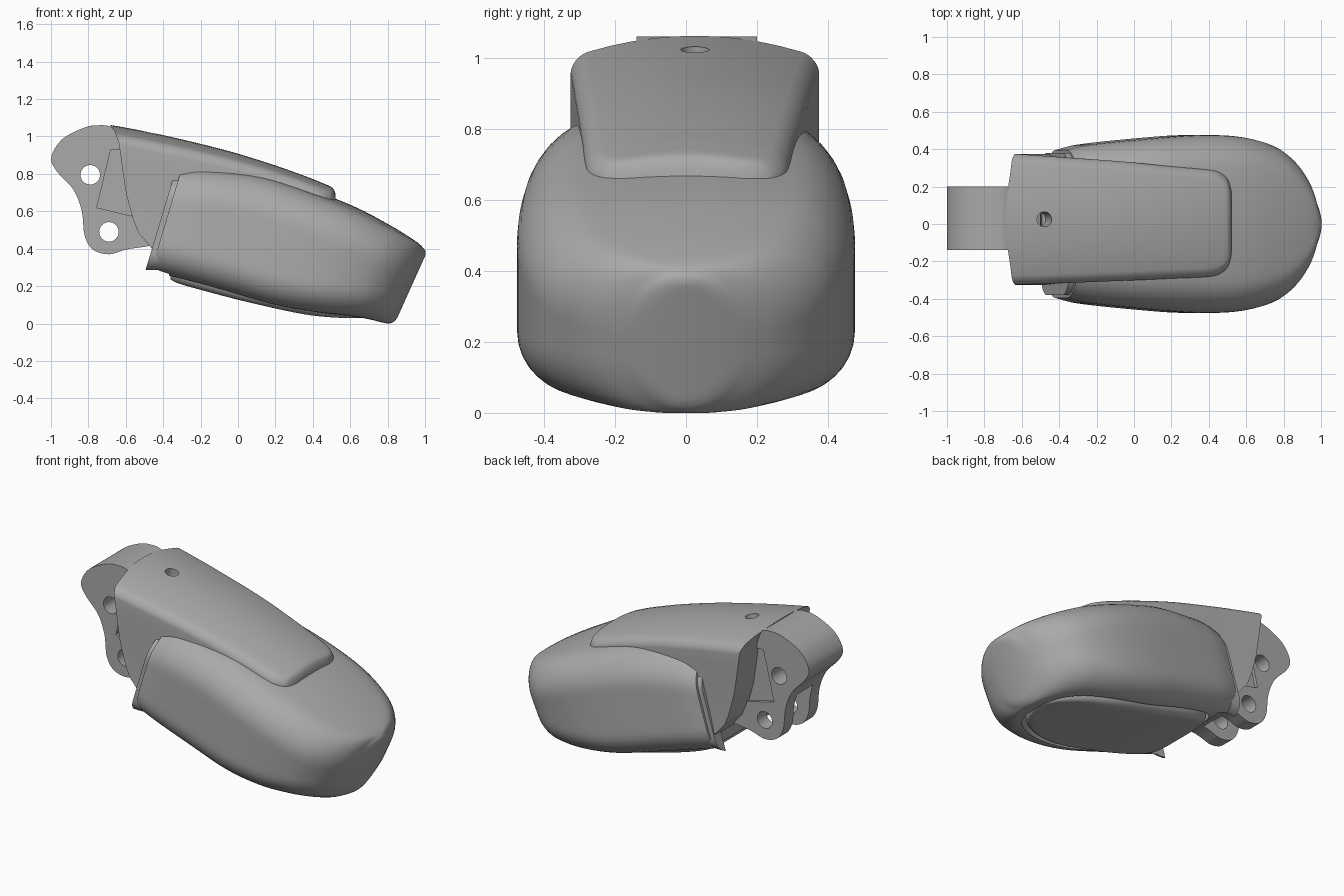
import bpy, bmesh
from math import sin, cos, pi, radians
from mathutils import Matrix

cube = bpy.data.objects.get("Cube")
if cube:
    bpy.data.objects.remove(cube)

grey = bpy.data.materials.new("plain grey")
grey.use_nodes = True
grey.diffuse_color = (0.4, 0.4, 0.4, 1)
grey.node_tree.nodes["Principled BSDF"].inputs["Base Color"].default_value = (0.4, 0.4, 0.4, 1)


def make_object(name, bm):
    bmesh.ops.recalc_face_normals(bm, faces=bm.faces)
    mesh = bpy.data.meshes.new(name)
    bm.to_mesh(mesh)
    bm.free()
    mesh.materials.append(grey)
    obj = bpy.data.objects.new(name, mesh)
    bpy.context.collection.objects.link(obj)
    return obj


def activate(obj):
    bpy.ops.object.select_all(action="DESELECT")
    obj.select_set(True)
    bpy.context.view_layer.objects.active = obj


def cut(obj, cutter):
    mod = obj.modifiers.new("cut", "BOOLEAN")
    mod.operation = "DIFFERENCE"
    mod.solver = "EXACT"
    mod.object = cutter
    activate(obj)
    bpy.ops.object.modifier_apply(modifier=mod.name)
    bpy.data.objects.remove(cutter)


def smooth_path(points, steps):
    """Catmull-Rom interpolation through tuples of any length."""
    out = []
    for i in range(len(points) - 1):
        quad = (points[max(i - 1, 0)], points[i], points[i + 1],
                points[min(i + 2, len(points) - 1)])
        for j in range(steps):
            t = j / steps
            out.append(tuple(0.5 * (2 * b + (c - a) * t + (2 * a - 5 * b + 4 * c - d) * t ** 2
                                    + (3 * b - a - 3 * c + d) * t ** 3)
                             for a, b, c, d in zip(*quad)))
    return out + [points[-1]]


def half_section(w, top, bot, r_top, r_bot, crown):
    """Right half of a rounded, crowned rectangle from top centre to bottom centre."""
    limit = min(w * 0.95, (top - bot) * 0.48)
    rt, rb = min(r_top, limit), min(r_bot, limit)
    side_top, side_bot = top - rt, bot + rb
    pts = [((w - rt) * i / 5, top) for i in range(5)]
    pts += [(w - rt + rt * sin(a), side_top + rt * cos(a)) for a in (pi / 2 * i / 8 for i in range(9))]
    pts += [(w, side_top + (side_bot - side_top) * i / 8) for i in range(1, 8)]
    pts += [(w - rb + rb * cos(a), side_bot - rb * sin(a)) for a in (pi / 2 * i / 8 for i in range(9))]
    pts += [((w - rb) * (1 - i / 5), bot) for i in range(1, 6)]
    return [(y, z - crown * (y / 0.4) ** 2 * max(0, (z - bot) / (top - bot))) for y, z in pts]


def loft(name, stations, r_top, r_bot, crown, skew, steps=5):
    """Stations hold x, half width, centre y, top z, bottom z and skew amount."""
    bm = bmesh.new()
    rings = []
    for x, w, cy, top, bot, k in smooth_path(stations, steps):
        half = half_section(w, top, bot, r_top, r_bot, crown)
        ring = half + [(-y, z) for y, z in half[-2:0:-1]]
        rings.append([bm.verts.new((x + k * skew(z), cy + y, z)) for y, z in ring])
    n = len(rings[0])
    for a, b in zip(rings, rings[1:]):
        for i in range(n):
            bm.faces.new((a[i], a[(i + 1) % n], b[(i + 1) % n], b[i]))
    # End caps made of strips that follow the skew
    for ring in (rings[0], rings[-1]):
        for i in range(n // 2):
            loop = [ring[i], ring[i + 1], ring[n - i - 1], ring[-i]]
            bm.faces.new(list(dict.fromkeys(loop)))
    return make_object(name, bm)


def plate(name, outline, y0, y1):
    bm = bmesh.new()
    face = bm.faces.new([bm.verts.new((x, y0, z)) for x, z in outline])
    new = bmesh.ops.extrude_face_region(bm, geom=[face])["geom"]
    bmesh.ops.translate(bm, vec=(0, y1 - y0, 0),
                        verts=[v for v in new if isinstance(v, bmesh.types.BMVert)])
    return make_object(name, bm)


def rod(name, centre, radius, depth, tilt):
    bm = bmesh.new()
    bmesh.ops.create_cone(bm, cap_ends=True, segments=32, radius1=radius, radius2=radius,
                          depth=depth, matrix=Matrix.Translation(centre) @ tilt)
    return make_object(name, bm)


def lean(z):
    return z - 0.4


# Rounded tip shell
shell = loft("tip_shell", [
    (-0.43, 0.395, 0, 0.84, 0.28, 0.3),
    (-0.3, 0.425, 0, 0.84, 0.25, 0.3),
    (0, 0.455, 0, 0.80, 0.175, 0.32),
    (0.3, 0.475, 0, 0.71, 0.1, 0.35),
    (0.55, 0.467, 0, 0.62, 0.06, 0.38),
    (0.75, 0.425, 0, 0.53, 0.04, 0.42),
    (0.87, 0.36, 0, 0.472, 0.022, 0.44),
    (0.95, 0.275, 0, 0.43, 0.005, 0.45),
    (0.99, 0.19, 0, 0.403, 0, 0.45),
    (1.01, 0.11, 0, 0.383, 0.012, 0.45),
    (1.018, 0.03, 0, 0.365, 0.03, 0.45),
], 0.17, 0.16, 0.035, lean)

# Narrow lip behind the shell
lip = loft("rear_lip", [
    (-0.46, 0.38, 0, 0.8, 0.28, 0.3),
    (-0.4, 0.38, 0, 0.8, 0.28, 0.3),
], 0.12, 0.1, 0.035, lean, 1)

# Notch between the two rear feet
for obj in (shell, lip):
    cut(obj, plate("notch_cutter", [(-0.7, 0.1), (-0.37, 0.1), (-0.37, 0.42), (-0.7, 0.42)], -0.31, 0.31))

# Grip pad set into a groove on the underside
pad_path = [
    (-0.36, 0.18, 0, 0.36, 0.235, 0),
    (-0.32, 0.26, 0, 0.35, 0.215, 0),
    (-0.2, 0.3, 0, 0.32, 0.18, 0),
    (0.05, 0.315, 0, 0.28, 0.115, 0),
    (0.35, 0.31, 0, 0.22, 0.05, 0),
    (0.55, 0.26, 0, 0.18, 0.03, 0),
    (0.67, 0.17, 0, 0.16, 0.03, 0),
    (0.72, 0.06, 0, 0.15, 0.04, 0),
]
groove = loft("groove_cutter", [(x * 1.02, w + 0.015, cy, top - 0.02, bot - 0.15, k)
                                for x, w, cy, top, bot, k in pad_path], 0.01, 0.01, 0, lean)
cut(shell, groove)
pad = loft("grip_pad", pad_path, 0.02, 0.05, 0, lean)

# Upper cover with a curved rear edge
rear = [(0.3, -0.4), (0.4, -0.46), (0.5, -0.545), (0.7, -0.6), (0.9, -0.628), (0.97, -0.638),
        (1.03, -0.66), (1.07, -0.69)]


def rear_edge(z):
    for (z0, x0), (z1, x1) in zip(rear, rear[1:]):
        if z <= z1:
            return x0 + (x1 - x0) * (z - z0) / (z1 - z0) + 0.45
    return rear[-1][1] + 0.45


cover = loft("upper_cover", [
    (-0.45, 0.35, 0.025, 1.062, 0.39, 1),
    (-0.3, 0.335, 0.02, 0.998, 0.4, 0.3),
    (-0.05, 0.318, 0.015, 0.922, 0.42, 0),
    (0.2, 0.3, 0.008, 0.845, 0.42, 0),
    (0.38, 0.288, 0.004, 0.78, 0.45, 0),
    (0.45, 0.275, 0.004, 0.752, 0.45, 0),
    (0.495, 0.243, 0.004, 0.732, 0.45, 0),
    (0.513, 0.205, 0.004, 0.715, 0.45, 0),
    (0.522, 0.17, 0.004, 0.69, 0.45, 0),
], 0.05, 0.03, 0.08, rear_edge)
cut(cover, rod("screw_cutter", (-0.48, 0.025, 1.02), 0.04, 0.3, Matrix.Rotation(radians(12), 4, "Y")))

# Hinge block split into two legs
outline = smooth_path([
    (-0.5, 0.95), (-0.6, 1.01), (-0.68, 1.052), (-0.74, 1.06), (-0.82, 1.048), (-0.94, 0.985), (-0.998, 0.89),
    (-0.97, 0.815), (-0.88, 0.715), (-0.835, 0.6), (-0.82, 0.47), (-0.775, 0.395), (-0.69, 0.37),
    (-0.6, 0.395), (-0.5, 0.41), (-0.44, 0.42)], 5)
hinge = plate("hinge_block", outline, -0.14, 0.2)
cut(hinge, plate("slot_cutter", [(-1.1, 0.66), (-0.56, 0.66), (-0.56, 0.2), (-1.1, 0.2)], -0.05, 0.11))
sideways = Matrix.Rotation(pi / 2, 4, "X")
for x, z in ((-0.79, 0.795), (-0.69, 0.49)):
    cut(hinge, rod("pin_cutter", (x, 0.03, z), 0.052, 1, sideways))

# Shallow side pockets on the hinge cheeks
pocket = [(-0.755, 0.62), (-0.68, 0.93), (-0.5, 0.93), (-0.57, 0.575)]
for y0, y1 in ((-0.2, -0.12), (0.18, 0.26)):
    cut(hinge, plate("pocket_cutter", pocket, y0, y1))

for obj in (shell, lip, pad, cover, hinge):
    activate(obj)
    bpy.ops.object.shade_smooth_by_angle(angle=radians(32))
